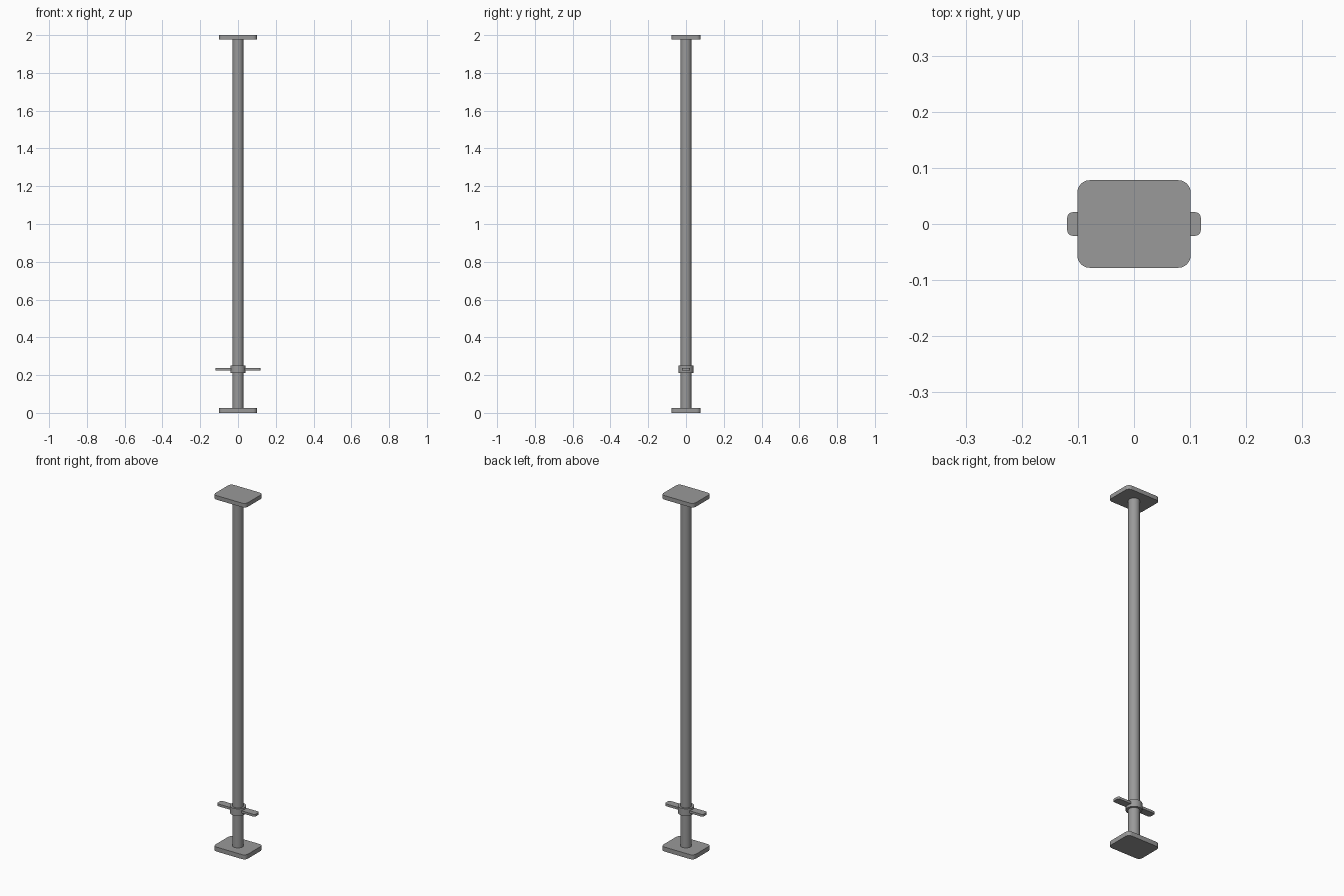
import bpy, bmesh
from math import cos, sin, pi, radians

if "Cube" in bpy.data.objects:
    bpy.data.objects.remove(bpy.data.objects["Cube"])

# Dark grey steel
steel = bpy.data.materials.new("dark_steel")
steel.diffuse_color = (0.32, 0.32, 0.32, 1)
steel.use_nodes = True
steel.node_tree.nodes["Principled BSDF"].inputs["Base Color"].default_value = steel.diffuse_color


def finish(name, bm):
    bmesh.ops.recalc_face_normals(bm, faces=bm.faces)
    mesh = bpy.data.meshes.new(name)
    bm.to_mesh(mesh)
    bm.free()
    mesh.materials.append(steel)
    obj = bpy.data.objects.new(name, mesh)
    bpy.context.collection.objects.link(obj)
    bpy.ops.object.select_all(action='DESELECT')
    obj.select_set(True)
    bpy.context.view_layer.objects.active = obj
    bpy.ops.object.shade_smooth_by_angle(angle=radians(35))
    return obj


def rounded_plate(name, hx, hy, r, z0, z1, cx=0.0, steps=6):
    """Rectangle with rounded corners, extruded upwards."""
    bm = bmesh.new()
    verts = []
    for i, (sx, sy) in enumerate(((1, 1), (-1, 1), (-1, -1), (1, -1))):
        for k in range(steps + 1):
            a = (i + k / steps) * pi / 2
            verts.append(bm.verts.new((cx + sx * (hx - r) + r * cos(a),
                                       sy * (hy - r) + r * sin(a), z0)))
    face = bm.faces.new(verts)
    top = bmesh.ops.extrude_face_region(bm, geom=[face], use_keep_orig=True)["geom"]
    bmesh.ops.translate(bm, vec=(0, 0, z1 - z0),
                        verts=[v for v in top if isinstance(v, bmesh.types.BMVert)])
    return finish(name, bm)


def tube(name, radius, z0, z1, sides=32):
    bm = bmesh.new()
    bmesh.ops.create_cone(bm, cap_ends=True, segments=sides, radius1=radius,
                          radius2=radius, depth=z1 - z0)
    bmesh.ops.translate(bm, vec=(0, 0, (z0 + z1) / 2), verts=bm.verts)
    return finish(name, bm)


# End plates
rounded_plate("base_plate", 0.101, 0.078, 0.022, 0.0, 0.025)
rounded_plate("top_plate", 0.101, 0.078, 0.022, 1.977, 2.0)

# Long round post between the plates
tube("post", 0.029, 0.02, 1.98)

# Adjusting collar with a flat handle on each side
tube("collar", 0.041, 0.21, 0.25)
for side, s in (("left", -1), ("right", 1)):
    rounded_plate(side + "_handle", 0.044, 0.021, 0.01, 0.225, 0.238, cx=s * 0.075)
